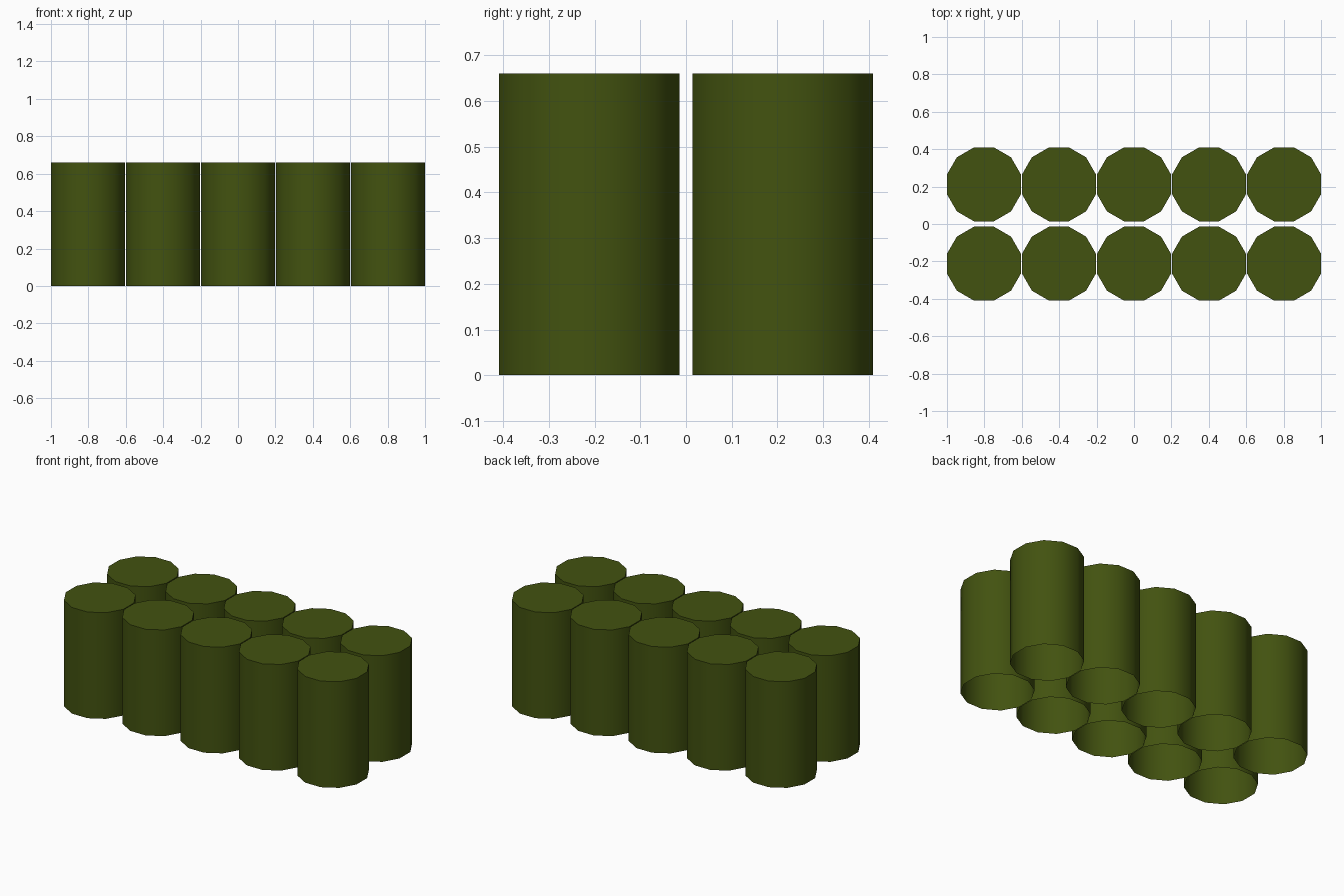
import bpy
import bmesh
import math
from mathutils import Matrix

cube = bpy.data.objects.get("Cube")
if cube:
    bpy.data.objects.remove(cube, do_unlink=True)

SIDES = 12
HEIGHT = 0.66
HALF_WIDTH = 0.1977                     # centre to flat side
SPACING_X = (1 - HALF_WIDTH) / 2
ROW_Y = 0.212

# Olive green
olive = bpy.data.materials.new("olive_green")
colour = (0.055, 0.085, 0.005, 1)
olive.use_nodes = True
olive.diffuse_color = colour
bsdf = olive.node_tree.nodes["Principled BSDF"]
bsdf.inputs["Base Color"].default_value = colour
bsdf.inputs["Roughness"].default_value = 0.8

# One twelve-sided can: closed on top, open underneath
mesh = bpy.data.meshes.new("can")
bm = bmesh.new()
radius = HALF_WIDTH / math.cos(math.pi / SIDES)
placement = Matrix.Translation((0, 0, HEIGHT / 2)) @ Matrix.Rotation(math.pi / SIDES, 4, "Z")
bmesh.ops.create_cone(bm, cap_ends=True, segments=SIDES, radius1=radius,
                      radius2=radius, depth=HEIGHT, matrix=placement)
bottom = [f for f in bm.faces if f.normal.z < -0.9]
bmesh.ops.delete(bm, geom=bottom, context="FACES_ONLY")
bm.to_mesh(mesh)
bm.free()
mesh.materials.append(olive)

# Two rows of five cans sharing the same mesh
cans = []
for row, y in (("front", -ROW_Y), ("back", ROW_Y)):
    for column in range(5):
        can = bpy.data.objects.new(f"{row}_can_{column + 1}", mesh)
        can.location = ((column - 2) * SPACING_X, y, 0)
        bpy.context.collection.objects.link(can)
        cans.append(can)

# Round walls with a crisp rim
bpy.ops.object.select_all(action="DESELECT")
cans[0].select_set(True)
bpy.context.view_layer.objects.active = cans[0]
bpy.ops.object.shade_smooth_by_angle(angle=math.radians(40))
